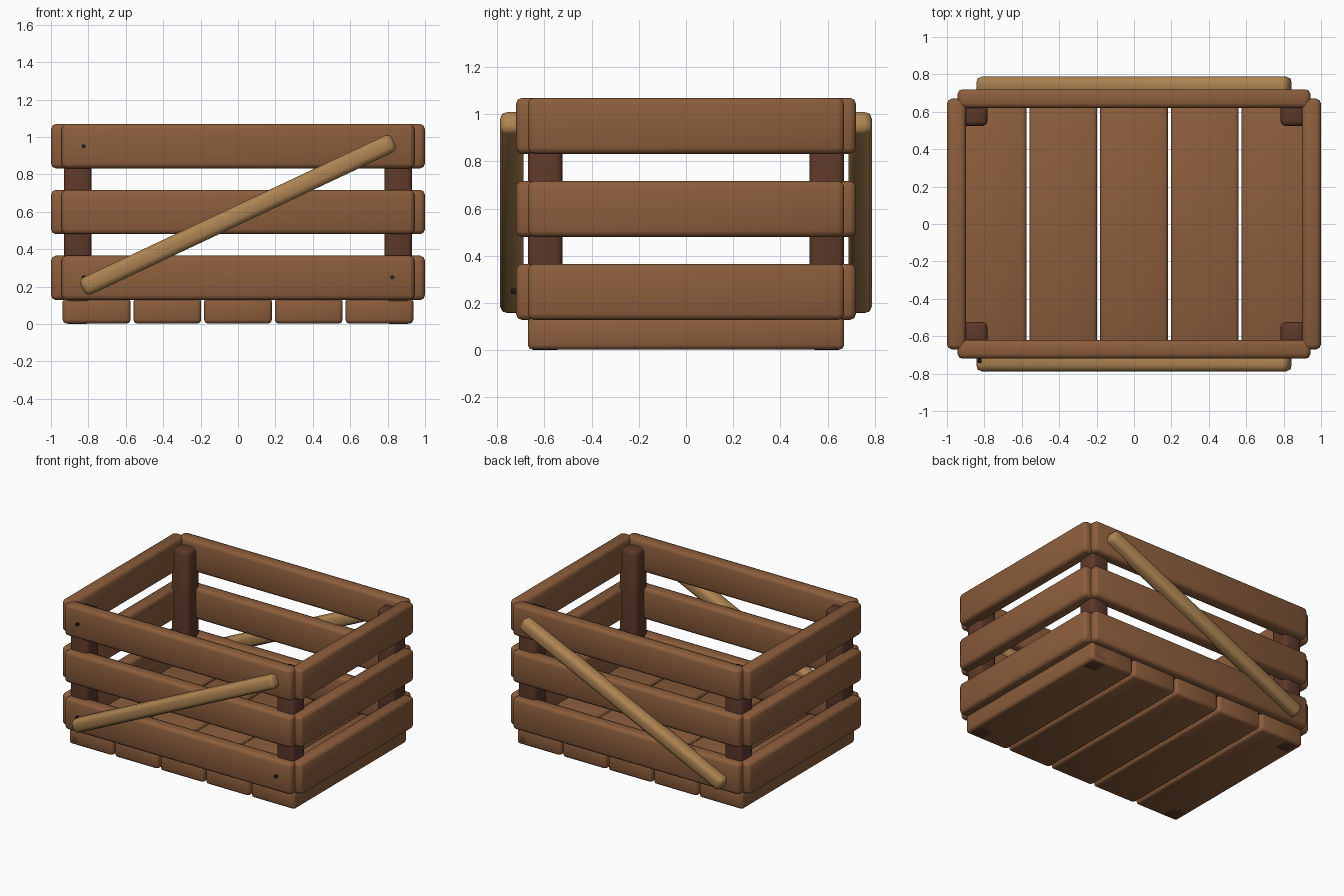
import bpy
import math

if "Cube" in bpy.data.objects:
    bpy.data.objects.remove(bpy.data.objects["Cube"])


def material(name, rgb):
    m = bpy.data.materials.new(name)
    m.diffuse_color = (*rgb, 1)
    m.use_nodes = True
    m.node_tree.nodes["Principled BSDF"].inputs["Base Color"].default_value = m.diffuse_color
    return m


WOOD = material("wood", (0.26, 0.11, 0.045))
DARK = material("dark_wood", (0.11, 0.04, 0.022))
LIGHT = material("light_wood", (0.42, 0.23, 0.085))
IRON = material("iron", (0.02, 0.02, 0.02))


def board(name, lo, hi, mat, bevel=0.025, tilt=0.0):
    """Bevelled box between two corners, optionally tilted about y."""
    bpy.ops.mesh.primitive_cube_add(size=1)
    o = bpy.context.object
    o.name = name
    o.scale = [b - a for a, b in zip(lo, hi)]
    bpy.ops.object.transform_apply(location=False, rotation=False, scale=True)
    o.location = [(a + b) / 2 for a, b in zip(lo, hi)]
    o.rotation_euler.y = -tilt
    mod = o.modifiers.new("bevel", 'BEVEL')
    mod.width = bevel
    mod.segments = 2
    bpy.ops.object.modifier_apply(modifier="bevel")
    bpy.ops.object.shade_smooth_by_angle(angle=math.radians(50))
    o.data.materials.append(mat)
    return o


# floor planks
for i in range(5):
    x = (i - 2) * 0.378
    board(f"floor_plank_{i + 1}", (x - 0.181, -0.67, 0.002), (x + 0.181, 0.67, 0.14), WOOD, 0.02)

# corner posts
for sx in (-1, 1):
    for sy in (-1, 1):
        cx, cy = sx * 0.857, sy * 0.597
        board("corner_post", (cx - 0.073, cy - 0.073, 0), (cx + 0.073, cy + 0.073, 1.02), DARK)

# three rows of slats on all four sides
for z in (0.128, 0.48, 0.832):
    for s in (-1, 1):
        board("long_slat", (-0.943, s * 0.67 - 0.05, z), (0.943, s * 0.67 + 0.05, z + 0.237), WOOD)
        board("end_slat", (s * 0.949 - 0.05, -0.67, z), (s * 0.949 + 0.05, 0.67, z + 0.237), WOOD)

# diagonal braces, front and back
for name, y in (("front_brace", -0.738), ("back_brace", 0.738)):
    board(name, (-0.92, y - 0.05, 0.533), (0.92, y + 0.05, 0.633), LIGHT, 0.03, math.radians(25.2))

# nails on the front
for x in (-0.825, 0.825):
    for z in (0.25, 0.95):
        bpy.ops.mesh.primitive_cylinder_add(vertices=10, radius=0.011, depth=0.04,
                                            location=(x, -0.722, z), rotation=(math.pi / 2, 0, 0))
        nail = bpy.context.object
        nail.name = "nail"
        nail.data.materials.append(IRON)
